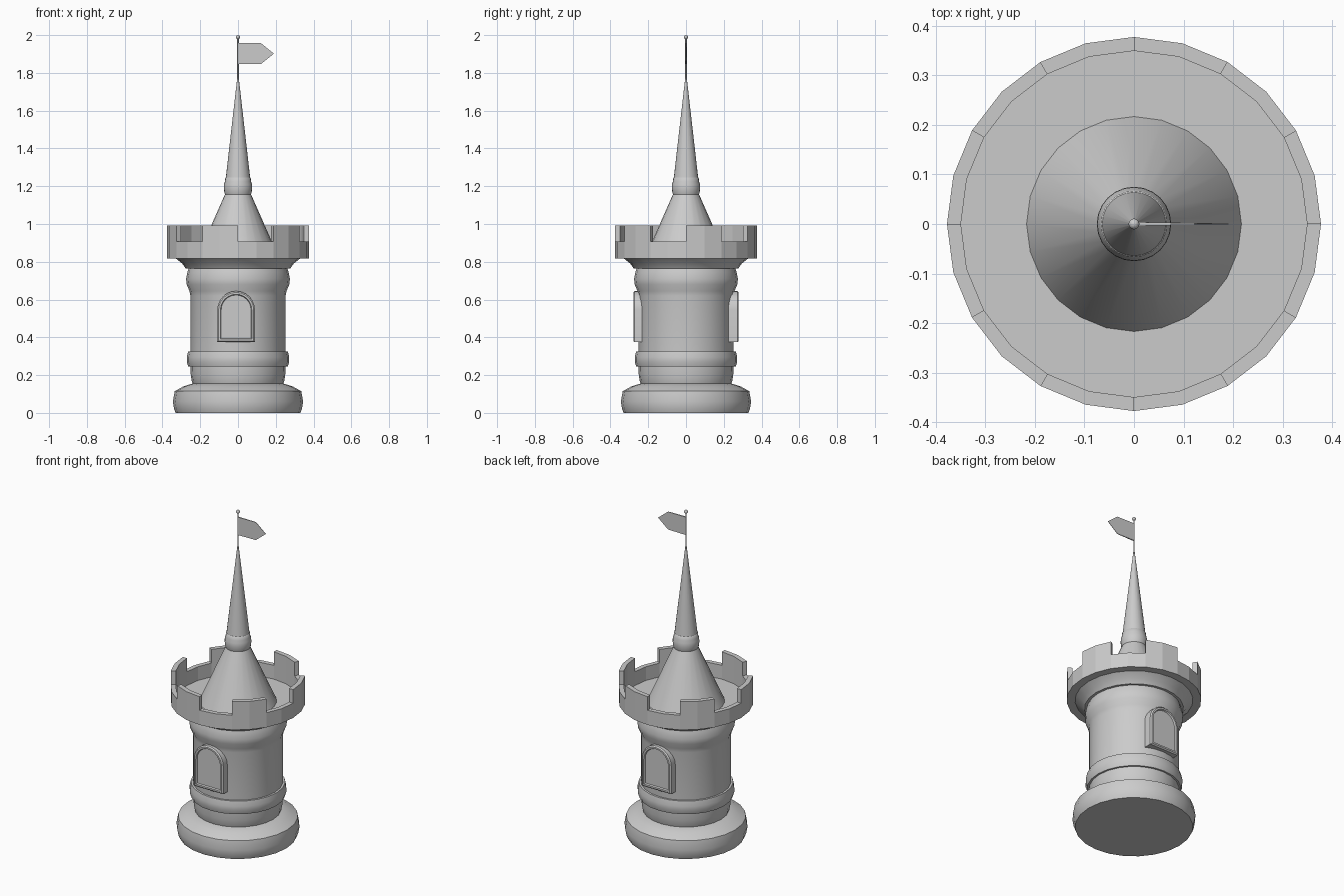
import bpy, bmesh
from math import sin, cos, pi, radians

if "Cube" in bpy.data.objects:
    bpy.data.objects.remove(bpy.data.objects["Cube"])

SIDES = 24


def make_object(name, bm, smooth=None):
    bmesh.ops.recalc_face_normals(bm, faces=bm.faces[:])
    mesh = bpy.data.meshes.new(name)
    bm.to_mesh(mesh)
    bm.free()
    ob = bpy.data.objects.new(name, mesh)
    bpy.context.collection.objects.link(ob)
    if smooth:
        bpy.ops.object.select_all(action='DESELECT')
        ob.select_set(True)
        bpy.context.view_layer.objects.active = ob
        bpy.ops.object.shade_smooth_by_angle(angle=radians(smooth))
    return ob


def bridge(bm, a, b):
    n = len(a)
    for i in range(n):
        j = (i + 1) % n
        bm.faces.new((a[i], a[j], b[j], b[i]))


def lathe(name, profile, smooth=None, sides=SIDES):
    """Revolve (radius, z) points around z and cap both ends."""
    bm = bmesh.new()
    rings = [[bm.verts.new((r * cos(2 * pi * i / sides), r * sin(2 * pi * i / sides), z))
              for i in range(sides)] for r, z in profile]
    for a, b in zip(rings, rings[1:]):
        bridge(bm, a, b)
    bm.faces.new(rings[0])
    bm.faces.new(rings[-1])
    return make_object(name, bm, smooth)


# Foot, shaft and corbel
lathe("base", [(0.33, 0), (0.338, 0.02), (0.345, 0.06), (0.335, 0.115),
               (0.29, 0.14), (0.235, 0.157)], 40)
lathe("shaft", [(0.235, 0.14), (0.244, 0.165), (0.25, 0.20), (0.252, 0.25),
                (0.252, 0.62), (0.257, 0.645), (0.272, 0.68), (0.275, 0.71),
                (0.268, 0.745), (0.262, 0.765)], 40)
lathe("shaft_ring", [(0.245, 0.245), (0.263, 0.245), (0.271, 0.27), (0.271, 0.295),
                     (0.264, 0.326), (0.245, 0.326)], 40)
lathe("corbel", [(0.255, 0.765), (0.277, 0.765), (0.295, 0.79), (0.33, 0.818),
                 (0.33, 0.822)], 40)

# Parapet with its sunken floor
R_OUT, R_IN, Z_WALL, Z_TOP = 0.377, 0.349, 0.908, 0.992
lathe("parapet", [(0.3, 0.818), (R_OUT, 0.818), (R_OUT, Z_WALL), (R_IN, Z_WALL),
                  (R_IN, 0.823), (0.1, 0.823)])

# Six merlons, each two facets wide
bm = bmesh.new()
for k in range(6):
    sections = []
    for s in range(3):
        a = radians(60 * k + 15 * s)
        sections.append([bm.verts.new((r * cos(a), r * sin(a), z)) for r, z in
                         ((R_IN, Z_WALL), (R_OUT, Z_WALL), (R_OUT, Z_TOP), (R_IN, Z_TOP))])
    for a, b in zip(sections, sections[1:]):
        bridge(bm, a, b)
    bm.faces.new(sections[0])
    bm.faces.new(sections[-1])
make_object("merlons", bm)

# Roof, collar, spire and flagpole
lathe("roof", [(0.217, 0.822), (0.069, 1.157)], 40)
lathe("roof_collar", [(0.066, 1.15), (0.072, 1.165), (0.075, 1.19), (0.074, 1.21),
                      (0.069, 1.225), (0.067, 1.245), (0.06, 1.25)], 50)
lathe("spire", [(0.065, 1.24), (0.004, 1.775)], 40)
lathe("flagpole", [(0.004, 1.76), (0.004, 1.985)], 50, 8)
bm = bmesh.new()
bmesh.ops.create_uvsphere(bm, u_segments=12, v_segments=8, radius=0.011)
bmesh.ops.translate(bm, verts=bm.verts, vec=(0, 0, 1.989))
make_object("pole_ball", bm, 60)

# Pennant, thinning toward the tip
bm = bmesh.new()
outline = [(0, 1.847, 0.004), (0.122, 1.847, 0.0015), (0.19, 1.902, 0.001),
           (0.122, 1.957, 0.0015), (0, 1.957, 0.004)]
near = [bm.verts.new((x, -t, z)) for x, z, t in outline]
far = [bm.verts.new((x, t, z)) for x, z, t in outline]
bridge(bm, near, far)
bm.faces.new(near)
bm.faces.new(far)
make_object("flag", bm)


# Arched windows, front and back
def arch(inset):
    w, bottom, spring = 0.1 - inset, 0.374 + inset, 0.545
    points = [(-w, bottom), (w, bottom)]
    points += [(w * cos(pi * i / 12), spring + w * sin(pi * i / 12)) for i in range(13)]
    return points


def window(name, turn):
    bm = bmesh.new()
    loops = [[bm.verts.new((turn * (x - 0.01), -turn * depth, z)) for x, z in arch(inset)]
             for inset, depth in ((0, 0.21), (0, 0.272), (0.007, 0.279),
                                  (0.017, 0.279), (0.021, 0.27))]
    for a, b in zip(loops, loops[1:]):
        bridge(bm, a, b)
    bm.faces.new(loops[0])
    bm.faces.new(loops[-1])
    make_object(name, bm, 30)


window("front_window", 1)
window("back_window", -1)
